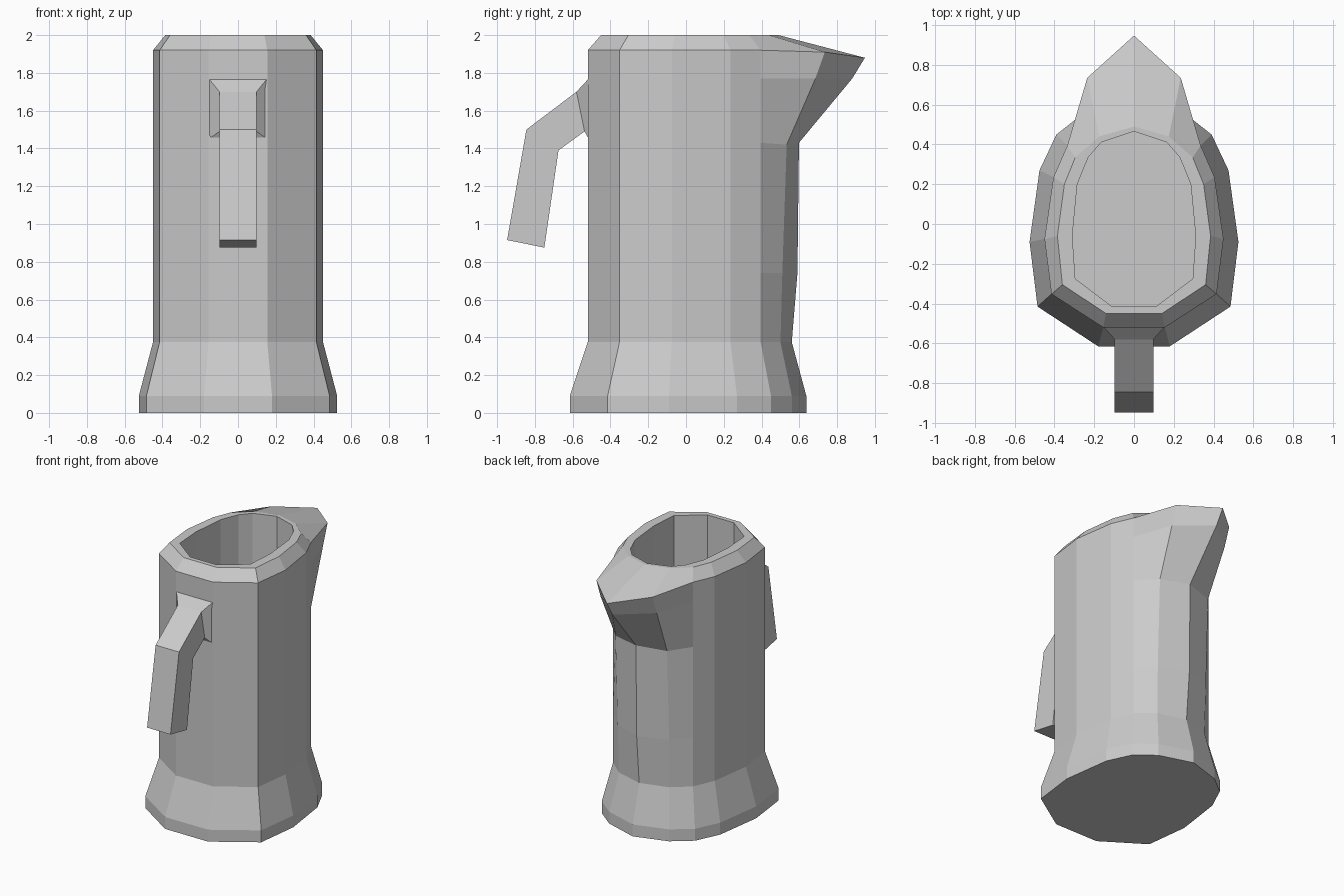
import bpy, bmesh

if "Cube" in bpy.data.objects:
    bpy.data.objects.remove(bpy.data.objects["Cube"])


def finish(name, bm):
    bmesh.ops.recalc_face_normals(bm, faces=bm.faces)
    mesh = bpy.data.meshes.new(name)
    bm.to_mesh(mesh)
    bm.free()
    obj = bpy.data.objects.new(name, mesh)
    bpy.context.collection.objects.link(obj)
    return obj


def loft(name, rings):
    bm = bmesh.new()
    loops = [[bm.verts.new(p) for p in ring] for ring in rings]
    for a, b in zip(loops, loops[1:]):
        for i in range(len(a)):
            j = (i + 1) % len(a)
            bm.faces.new((a[i], a[j], b[j], b[i]))
    bm.faces.new(loops[0][::-1])
    bm.faces.new(loops[-1])
    return finish(name, bm)


def ring(half, z, side=None, tip=None):
    # Mirror a half section; side and tip reshape the pouring edge
    pts = [(x, y, z) for x, y in half]
    if side:
        pts[-2] = side
    if tip:
        pts[-1] = tip
    return pts + [(-x, y, h) for x, y, h in pts[-2::-1]]


# Half cross-sections, from the front flat to the back point
foot = [(.18, -.615), (.485, -.415), (.525, -.09), (.475, .27), (.39, .45), (.25, .56), (0, .637)]
wall = [(.155, -.52), (.415, -.352), (.45, -.075), (.405, .235), (.335, .395), (.21, .5), (0, .56)]
lip = [(.14, -.45), (.36, -.305), (.385, -.06), (.35, .2), (.295, .335), (.175, .44), (0, .49)]
mouth = [(.11, -.415), (.295, -.275), (.31, -.06), (.285, .2), (.23, .335), (.165, .41), (0, .465)]

# Jug body with spout, rim and hollow interior
loft("jug_body", [
    ring(foot, 0),
    ring(foot, .09),
    ring(wall, .375),
    ring(wall, .74, (.215, .51, .74), (0, .59, .74)),
    ring(wall, 1.43, (.215, .533, 1.42), (0, .598, 1.43)),
    ring(wall, 1.77, (.235, .685, 1.77), (0, .88, 1.77)),
    ring(wall, 1.92, (.235, .735, 1.91), (0, .947, 1.88)),
    ring(lip, 2),
    ring(mouth, 2),
    ring(mouth, .1),
])

# Open handle: half width, outer (y, z), inner (y, z)
sections = [
    (.155, (-.515, 1.77), (-.515, 1.45)),
    (.098, (-.58, 1.70), (-.537, 1.49)),
    (.098, (-.845, 1.50), (-.675, 1.39)),
    (.098, (-.947, .915), (-.75, .875)),
]
loft("handle", [[(-w, *o), (w, *o), (w, *i), (-w, *i)] for w, o, i in sections])
